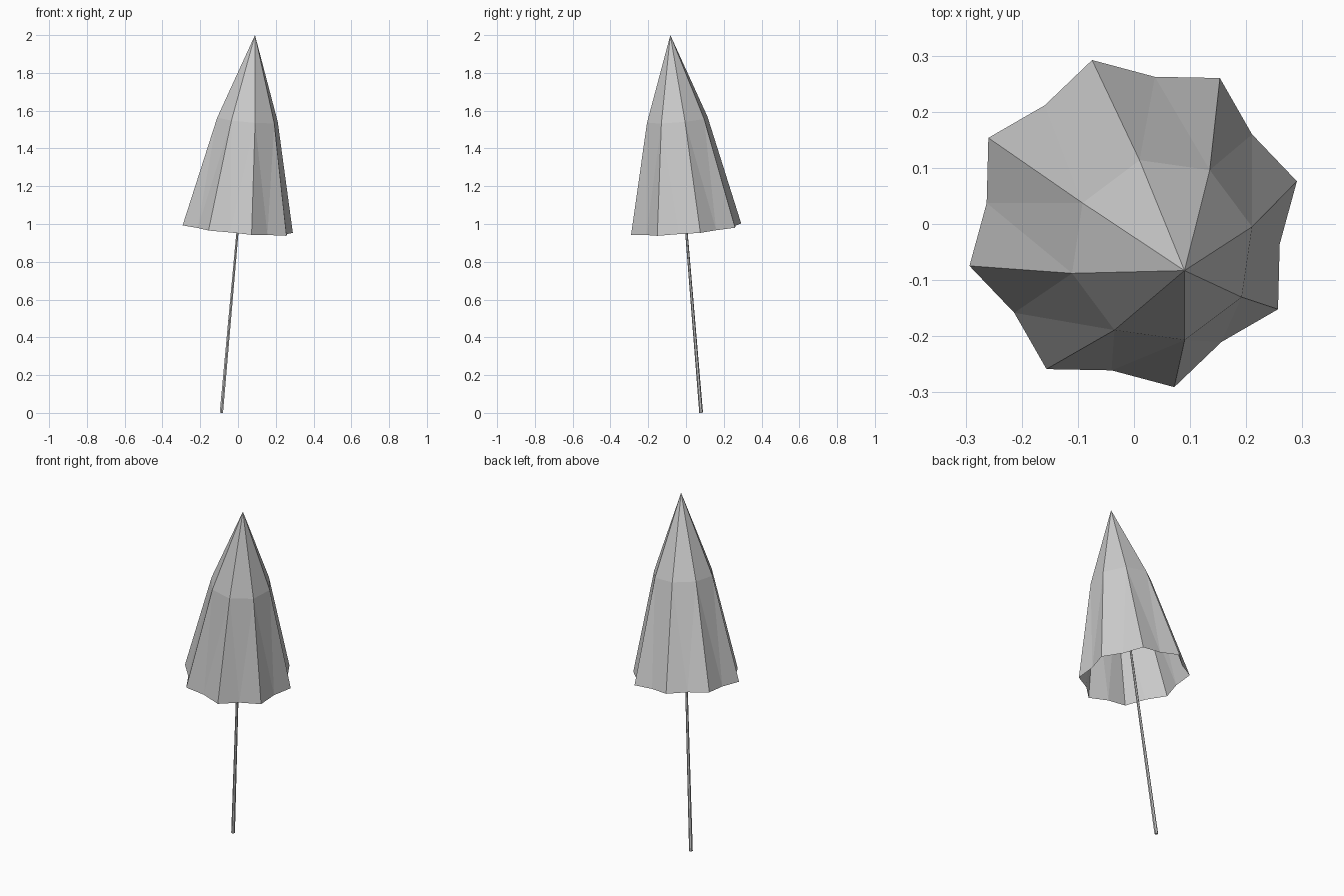
import bpy, bmesh, math
from mathutils import Vector, Matrix

cube = bpy.data.objects.get("Cube")
if cube:
    bpy.data.objects.remove(cube, do_unlink=True)

# Leaning axis of the folded parasol
foot = Vector((-0.088, 0.08, 0.001))
apex = Vector((0.09, -0.083, 2.0))
axis = apex - foot
length = axis.length
turn = Vector((0, 0, 1)).rotation_difference(axis)
lean = Matrix.Translation(foot) @ turn.to_matrix().to_4x4()

grey = bpy.data.materials.new("light grey")
grey.use_nodes = True
colour = (0.6, 0.6, 0.6, 1)
grey.diffuse_color = colour
grey.node_tree.nodes["Principled BSDF"].inputs["Base Color"].default_value = colour


def finish(name, bm):
    bm.transform(lean)
    mesh = bpy.data.meshes.new(name)
    bm.to_mesh(mesh)
    bm.free()
    mesh.materials.append(grey)
    obj = bpy.data.objects.new(name, mesh)
    bpy.context.collection.objects.link(obj)


# Canopy: eight ribs, with the cloth pinched in between them at the hem
RIBS = 8
STEP = math.tau / RIBS
START = math.radians(14.3)
bm = bmesh.new()


def ring(radius, height, offset=0):
    angles = [START + (i + offset) * STEP for i in range(RIBS)]
    return [bm.verts.new((radius * math.cos(a), radius * math.sin(a), height))
            for a in angles]


tip = bm.verts.new((0, 0, length))
elbow = ring(0.166, 1.562)
hem = ring(0.302, 0.979)
pinch = ring(0.265, 0.979, 0.5)
for i in range(RIBS):
    j = (i + 1) % RIBS
    bm.faces.new((tip, elbow[i], elbow[j]))
    bm.faces.new((elbow[i], pinch[i], elbow[j]))
    bm.faces.new((elbow[i], hem[i], pinch[i]))
    bm.faces.new((elbow[j], pinch[i], hem[j]))
finish("canopy", bm)

# Slim tapering pole
bm = bmesh.new()
bmesh.ops.create_cone(bm, cap_ends=True, segments=6, radius1=0.01, radius2=0.003,
                      depth=length - 0.03,
                      matrix=Matrix.Translation((0, 0, (length - 0.03) / 2)))
finish("pole", bm)
